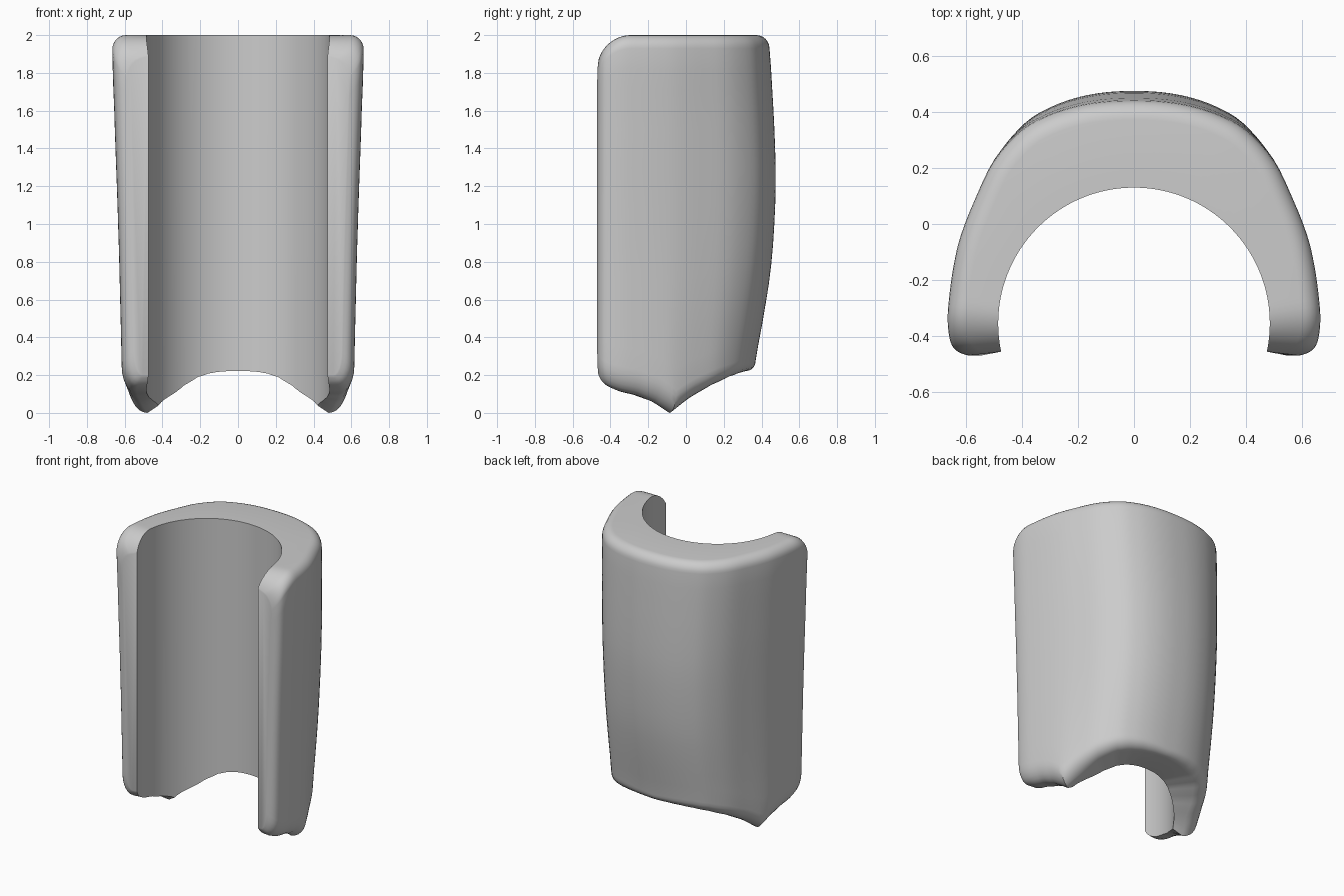
import bpy, bmesh, math
from mathutils import Vector

if "Cube" in bpy.data.objects:
    bpy.data.objects.remove(bpy.data.objects["Cube"])

# Half plan from front tip to back: outer x, outer y, inner angle, bottom height
PLAN = [(.59, -.47, -12, .20), (.63, -.455, -9.5, .165), (.655, -.42, -6, .14),
        (.665, -.34, 0, .115), (.657, -.24, 9, .095), (.642, -.14, 18, .06),
        (.618, -.04, 30, 0), (.57, .085, 42, .075), (.5, .23, 54, .145),
        (.4, .342, 64, .19), (.3, .398, 71, .208), (.2, .43, 77, .217),
        (.1, .446, 83.5, .221), (0, .45, 90, .222)]
# Back bulge: height, y of the back centre line
BACK = [(0, .335), (.25, .365), (.6, .425), (.85, .458), (1.2, .475),
        (1.5, .468), (1.8, .452), (2, .44)]
WIDTH = [(0, .61), (.2, .615), (.6, .624), (1, .635), (1.6, .655), (1.9, .665), (2, .665)]
CENTER_Y, INNER_R, STEPS, LEVELS = -.355, .485, 4, 16


def smooth(a, b, c, d, t):
    return .5 * (2*b + (c - a)*t + (2*a - 5*b + 4*c - d)*t*t + (3*b - a - 3*c + d)*t**3)


def lookup(table, z):
    """Smooth interpolation in a (height, value) table."""
    z = min(max(z, table[0][0]), table[-1][0])
    n = len(table)
    i = max(k for k in range(n - 1) if table[k][0] <= z)
    t = (z - table[i][0]) / (table[i + 1][0] - table[i][0])
    v = [table[min(max(i + k, 0), n - 1)][1] for k in (-1, 0, 1, 2)]
    return smooth(*v, t)


def plan_rows():
    rows, n = [], len(PLAN)
    for i in range(n - 1):
        a, b, c = PLAN[max(i - 1, 0)], PLAN[i], PLAN[i + 1]
        # mirrored neighbour keeps the back centre smooth
        d = PLAN[i + 2] if i + 2 < n else (-.1, .446, 96.5, .221)
        for s in range(STEPS):
            t = s / STEPS
            row = [smooth(a[k], b[k], c[k], d[k], t) for k in range(3)]
            row.append(b[3] + (c[3] - b[3]) * t)
            rows.append(row)
    rows.append(list(PLAN[-1]))
    return rows


def outer(ox, oy, z):
    """Outer wall point at a height, with side taper and back bulge."""
    weight = min(max((oy + .1) / .55, 0), 1)
    return Vector((ox * lookup(WIDTH, z) / .665, oy + (lookup(BACK, z) - .45) * weight, z))


def top_height(y):
    """Flat top, rounded down towards the front."""
    d = min(max((-.29 - y) / .18, 0), 1)
    return 2 - .18 * (1 - math.sqrt(1 - d * d))


def section(ox, oy, deg, zb):
    a = math.radians(deg)
    inn = Vector((INNER_R * math.cos(a), CENTER_Y + INNER_R * math.sin(a), 0))
    lift = .04 * math.exp(-((deg - 30) / 12) ** 2)

    def at(p, z):
        return (p.x, p.y, z)

    pts = [at(inn, zb + lift), at(inn, top_height(inn.y))]
    # Top face and rounded outer rim
    o = outer(ox, oy, 1.95)
    d = (o - inn).xy.to_3d().normalized()
    r = .07
    for k in range(7):
        t = k / 6 * math.pi / 2
        p = o - d * r * (1 - math.sin(t))
        pts.append(at(p, top_height(p.y) - r * (1 - math.cos(t))))
    # Outer wall
    z1 = pts[-1][2]
    rb = .05 + .08 * max(math.cos(a), 0)
    z0 = zb + rb
    for k in range(1, LEVELS):
        z = z1 + (z0 - z1) * k / LEVELS
        pts.append(at(outer(ox, oy, z), z))
    # Rounded lower rim
    o = outer(ox, oy, z0)
    w = (o - inn).xy.length
    d = (o - inn).xy.to_3d().normalized()
    h = min(rb, .6 * w)
    for k in range(7):
        t = k / 6 * math.pi / 2
        p = o - d * h * (1 - math.cos(t))
        pts.append(at(p, zb + rb * (1 - math.sin(t))))
    return pts


half = [section(*row) for row in plan_rows()]
rings = half + [[(-x, y, z) for x, y, z in ring] for ring in reversed(half[:-1])]

# Curved shell: sections joined around the arc, capped at both front tips
bm = bmesh.new()
verts = [[bm.verts.new(p) for p in ring] for ring in rings]
count = len(verts[0])
for r0, r1 in zip(verts, verts[1:]):
    for k in range(count):
        j = (k + 1) % count
        bm.faces.new((r0[k], r0[j], r1[j], r1[k]))
bm.faces.new(verts[0])
bm.faces.new(verts[-1])
bmesh.ops.recalc_face_normals(bm, faces=bm.faces)
mesh = bpy.data.meshes.new("curved_shell")
bm.to_mesh(mesh)
bm.free()

grey = bpy.data.materials.new("light_grey")
grey.diffuse_color = (.6, .6, .6, 1)
grey.use_nodes = True
grey.node_tree.nodes["Principled BSDF"].inputs["Base Color"].default_value = grey.diffuse_color
mesh.materials.append(grey)
shell = bpy.data.objects.new("curved_shell", mesh)
bpy.context.collection.objects.link(shell)
bpy.context.view_layer.objects.active = shell
shell.select_set(True)
bpy.ops.object.shade_smooth_by_angle(angle=math.radians(40))
